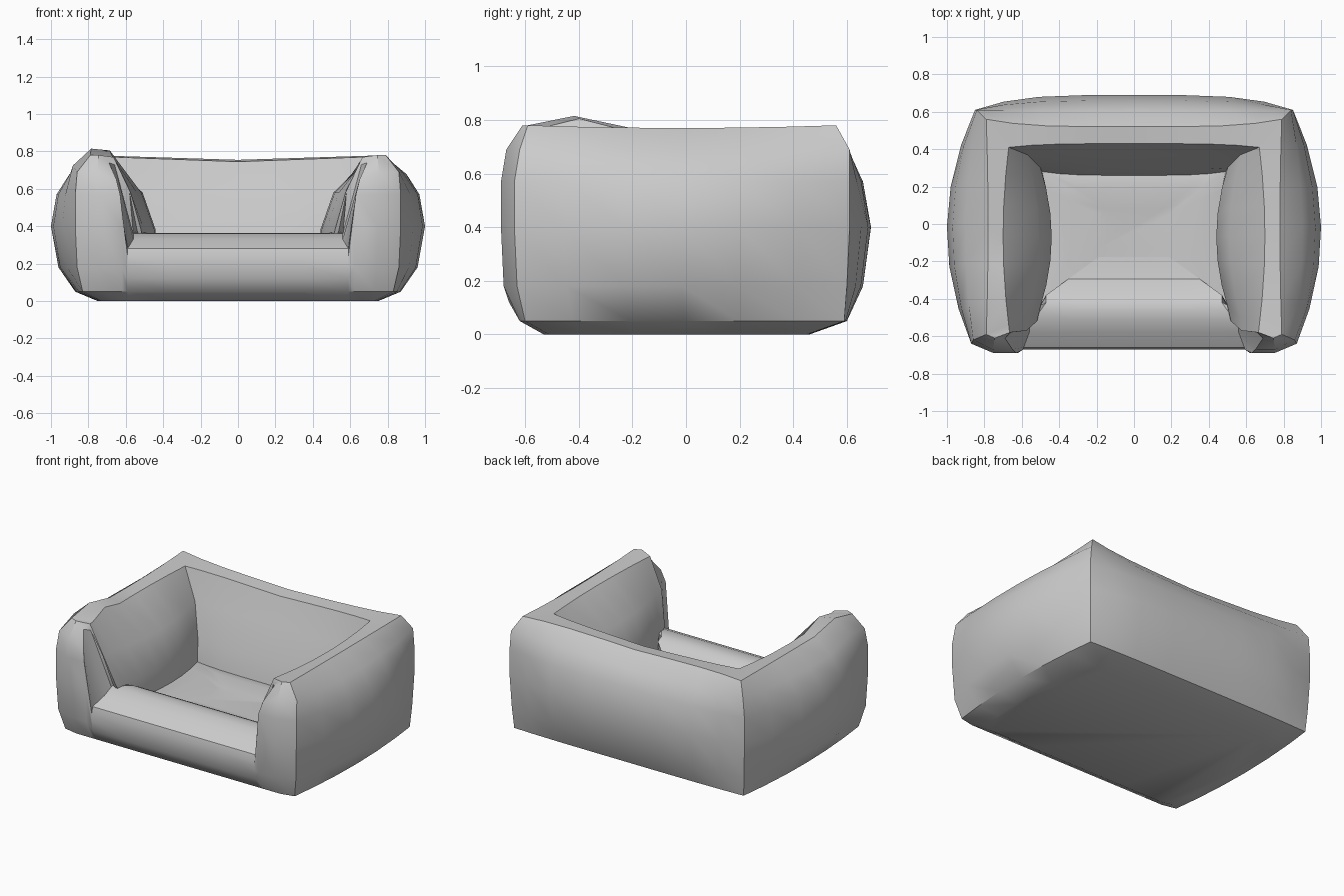
import bpy, bmesh

if "Cube" in bpy.data.objects:
    bpy.data.objects.remove(bpy.data.objects["Cube"])

# Levels run from the underside, up the outside, over the rim, down to the seat:
# z, corner x, side bulge x, back corner y, back mid y, front corner y,
# arm front x, arm front y, front lip y, front lip z
LEVELS = [
    (0.00, 0.73, 0.75, 0.45, 0.46, -0.51, 0.58, -0.53, -0.53, 0.00),
    (0.05, 0.83, 0.87, 0.59, 0.60, -0.60, 0.62, -0.62, -0.62, 0.05),
    (0.18, 0.84, 0.95, 0.60, 0.66, -0.63, 0.62, -0.68, -0.66, 0.12),
    (0.40, 0.85, 0.99, 0.61, 0.69, -0.64, 0.62, -0.69, -0.67, 0.19),
    (0.57, 0.85, 0.96, 0.61, 0.66, -0.64, 0.63, -0.69, -0.67, 0.24),
    (0.69, 0.84, 0.89, 0.61, 0.61, -0.62, 0.65, -0.67, -0.66, 0.28),
    (0.78, 0.79, 0.78, 0.56, 0.52, -0.59, 0.69, -0.61, -0.58, 0.33),
    (0.77, 0.67, 0.70, 0.41, 0.43, -0.54, 0.66, -0.58, -0.51, 0.36),
    (0.58, 0.57, 0.51, 0.37, 0.37, -0.50, 0.58, -0.57, -0.46, 0.365),
    (0.38, 0.50, 0.44, 0.30, 0.29, -0.44, 0.54, -0.52, -0.42, 0.36),
    (0.24, 0.49, 0.45, 0.28, 0.26, -0.36, 0.50, -0.43, -0.38, 0.34),
]


def half_ring(level, index, side):
    """Points from the middle of the back round one side to the front middle."""
    z, cx, bulge, cyb, yb, cyf, ax, ay, ly, lz = level
    top = index in (5, 6, 7)
    pts = []
    for f in (0, 0.3, 0.6, 0.82, 1):                     # back
        dip = 0.025 * (1 - f) if top else 0
        pts.append((cx * f, yb + (cyb - yb) * f ** 4, z - dip))
    for t in (0.15, 0.33, 0.5, 0.67, 0.85, 1):           # arm side
        curve = 4 * t * (1 - t)
        x = cx + (bulge - cx) * curve + (0.02 * t if 1 < index < 6 else 0)
        lift = -0.01 * curve if top else 0
        if top and side < 0 and t == 0.85:
            lift = 0.035
        pts.append((x, cyb + (cyf - cyb) * t, z + lift))
    pts.append((cx * 0.55 + ax * 0.45, ay, z))           # arm front
    pts.append((ax, ay, z - (0.04 if top else 0)))
    low = 0.59 if index < 6 else (0.56 if index < 9 else 0.47)
    for f in (1, 0.6, 0.3, 0):                           # front lip
        pts.append((low * f, ly, lz))
    return [(side * x, y, zz) for x, y, zz in pts]


def full_ring(level, index):
    right = half_ring(level, index, 1)
    left = half_ring(level, index, -1)
    return right + left[-2:0:-1]


rings = [full_ring(lv, i) for i, lv in enumerate(LEVELS)]

# Sunken seat behind the front lip, slightly dished
for s, z in ((0.75, 0.255), (0.4, 0.235)):
    rings.append([(x * s, -0.04 + (y + 0.04) * s, z) for x, y, _ in rings[10]])

bm = bmesh.new()
verts = [[bm.verts.new(p) for p in ring] for ring in rings]
n = len(verts[0])
for a, b in zip(verts, verts[1:]):
    for i in range(n):
        j = (i + 1) % n
        bm.faces.new((a[i], a[j], b[j], b[i]))
bm.faces.new(verts[0])
bm.faces.new(verts[-1])
bmesh.ops.recalc_face_normals(bm, faces=bm.faces[:])

mesh = bpy.data.meshes.new("sofa_body")
bm.to_mesh(mesh)
bm.free()
sofa = bpy.data.objects.new("sofa_body", mesh)
bpy.context.collection.objects.link(sofa)
bpy.context.view_layer.objects.active = sofa
sofa.select_set(True)
bpy.ops.object.shade_smooth_by_angle(angle=0.6)
